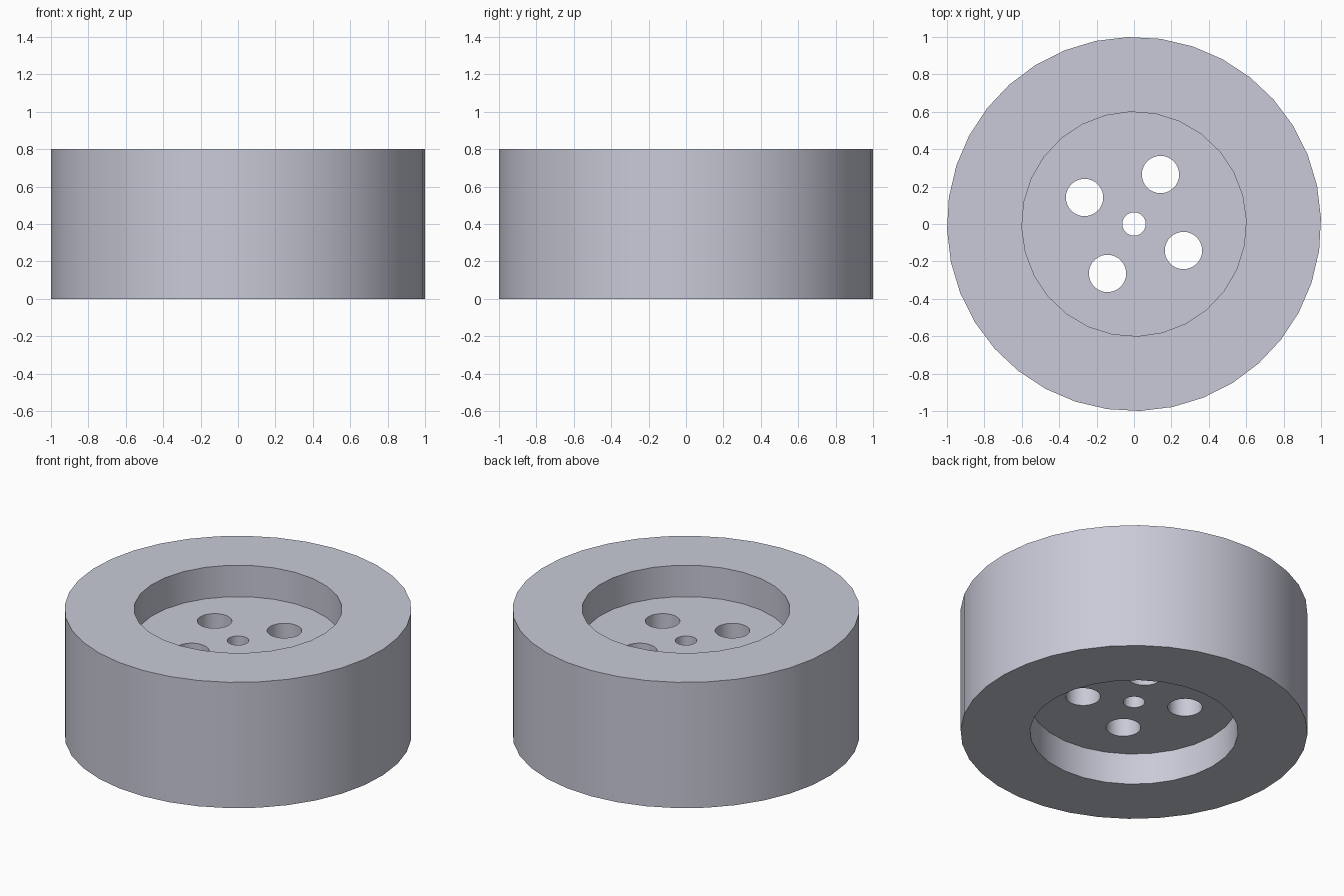
import bpy
from math import radians, cos, sin

default = bpy.data.objects.get("Cube")
if default:
    bpy.data.objects.remove(default, do_unlink=True)

TURN = radians(1.8)      # whole wheel is turned slightly about its axis
HEIGHT = 0.8
RECESS = 0.2

grey = bpy.data.materials.new("light_blue_grey")
grey.use_nodes = True
color = (0.58, 0.59, 0.68, 1)
grey.diffuse_color = color
grey.node_tree.nodes["Principled BSDF"].inputs["Base Color"].default_value = color


def cylinder(name, radius, bottom, top, sides, x=0, y=0):
    bpy.ops.mesh.primitive_cylinder_add(
        vertices=sides, radius=radius, depth=top - bottom,
        location=(x, y, (bottom + top) / 2), rotation=(0, 0, TURN - radians(90)))
    obj = bpy.context.object
    obj.name = name
    obj.data.materials.append(grey)
    return obj


def cut(body, cutter):
    mod = body.modifiers.new("cut", 'BOOLEAN')
    mod.operation = 'DIFFERENCE'
    mod.solver = 'EXACT'
    mod.object = cutter
    bpy.context.view_layer.objects.active = body
    bpy.ops.object.modifier_apply(modifier=mod.name)
    bpy.data.objects.remove(cutter, do_unlink=True)


# Solid wheel body
wheel = cylinder("wheel", 1, 0, HEIGHT, 36)

# Round recess on both faces, leaving a web in the middle
cut(wheel, cylinder("top_recess", 0.6, HEIGHT - RECESS, HEIGHT + 0.1, 28))
cut(wheel, cylinder("bottom_recess", 0.6, -0.1, RECESS, 28))

# Axle hole and four bolt holes through the web
cut(wheel, cylinder("axle_hole", 0.0625, -0.1, HEIGHT + 0.1, 24))
for i in range(4):
    angle = TURN + radians(60 + 90 * i)
    cut(wheel, cylinder("bolt_hole", 0.1, -0.1, HEIGHT + 0.1, 28,
                        0.3 * cos(angle), 0.3 * sin(angle)))

# Smooth round walls with crisp rims
bpy.ops.object.select_all(action='DESELECT')
wheel.select_set(True)
bpy.context.view_layer.objects.active = wheel
bpy.ops.object.shade_smooth_by_angle(angle=radians(30))
